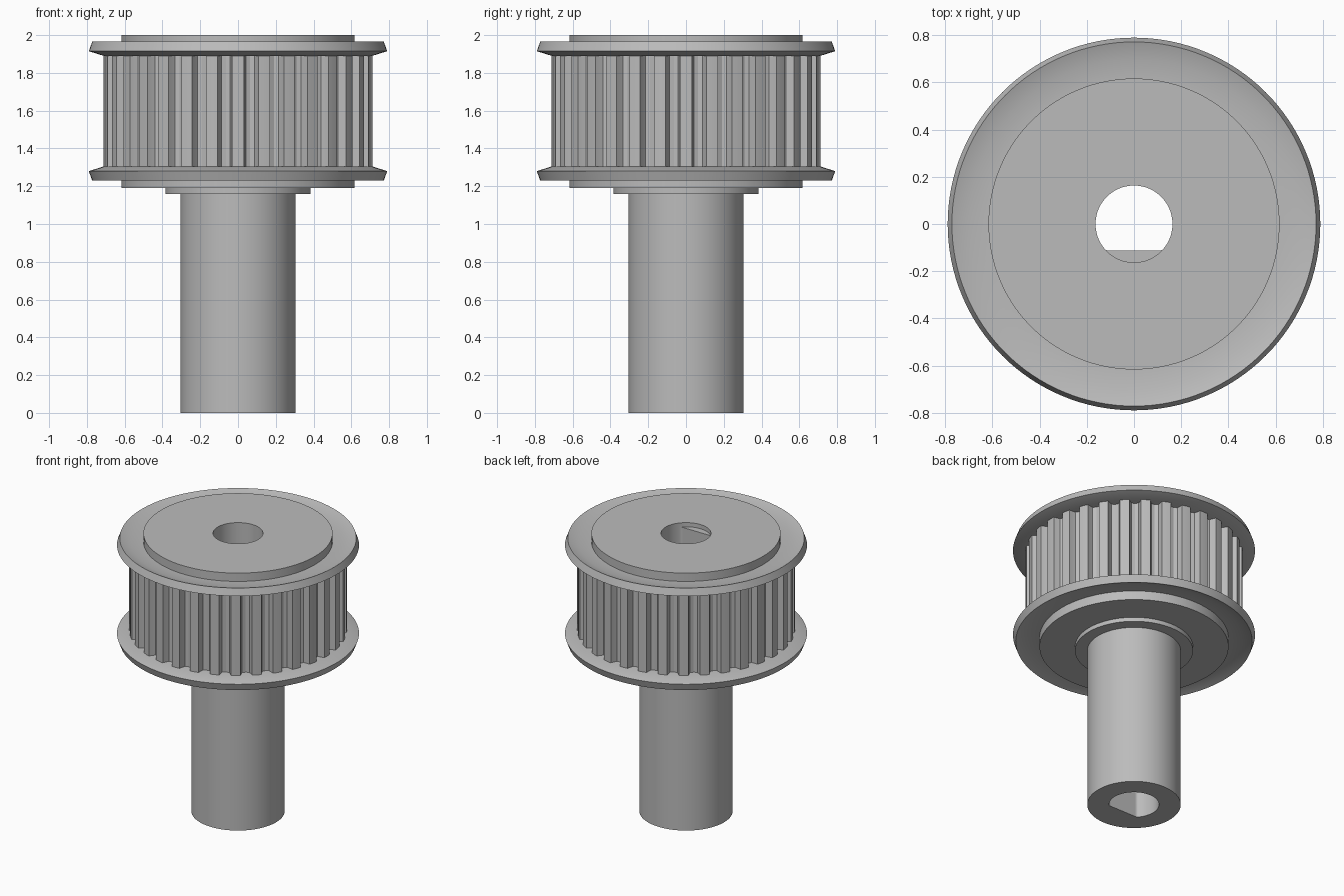
import bpy, bmesh
from math import sin, cos, radians

if "Cube" in bpy.data.objects:
    bpy.data.objects.remove(bpy.data.objects["Cube"])

steel = bpy.data.materials.new("grey_steel")
steel.use_nodes = True
steel.diffuse_color = (0.5, 0.5, 0.5, 1)
steel.node_tree.nodes["Principled BSDF"].inputs["Base Color"].default_value = (0.5, 0.5, 0.5, 1)

TEETH = 32
BORE, FLAT = 0.163, 0.113
MID = 1.5975  # height about which the two flanges mirror
EVEN = [360 * i / 128 for i in range(128)]


def d_bore(a):
    """Bore radius at an angle, flattened on the front side."""
    s = -sin(radians(a))
    return min(BORE, FLAT / s) if s > 0.01 else BORE


def ring_part(name, profile, angles=EVEN):
    """Closed profile of (radius, z) swept round z; a radius may be a function of angle index."""
    bm = bmesh.new()
    rings = []
    for r, z in profile:
        ring = []
        for i, a in enumerate(angles):
            rad = r(i) if callable(r) else r
            ring.append(bm.verts.new((rad * cos(radians(a)), rad * sin(radians(a)), z)))
        rings.append(ring)
    n = len(angles)
    for k, low in enumerate(rings):
        high = rings[(k + 1) % len(rings)]
        for i in range(n):
            j = (i + 1) % n
            bm.faces.new((low[i], low[j], high[j], high[i]))
    bmesh.ops.remove_doubles(bm, verts=bm.verts, dist=1e-5)
    bmesh.ops.recalc_face_normals(bm, faces=bm.faces)
    mesh = bpy.data.meshes.new(name)
    bm.to_mesh(mesh)
    bm.free()
    mesh.materials.append(steel)
    obj = bpy.data.objects.new(name, mesh)
    bpy.context.collection.objects.link(obj)
    bpy.ops.object.select_all(action="DESELECT")
    obj.select_set(True)
    bpy.context.view_layer.objects.active = obj
    bpy.ops.object.shade_smooth_by_angle(angle=radians(30))
    return obj


# Shaft, collar and hub in one turning, with the flatted bore and round mouth
inner = lambda i: d_bore(EVEN[i])
ring_part("hub_and_shaft", [
    (inner, 0), (0.305, 0), (0.305, 1.16), (0.385, 1.16), (0.385, 1.19),
    (0.617, 1.19), (0.617, 2), (BORE, 2), (BORE, 1.97), (inner, 1.97)])

# Toothed belt rim: one tooth and half a groove on each side, repeated
tooth = [(-3.6, 0.665), (-3.0, 0.685), (-2.5, 0.71), (0, 0.711),
         (2.5, 0.71), (3.0, 0.685), (3.6, 0.665), (5.625, 0.658)]
angles = [t * 360 / TEETH + a for t in range(TEETH) for a, r in tooth]
outer = lambda i: tooth[i % len(tooth)][1]
ring_part("toothed_rim", [(0.58, 1.3), (outer, 1.3), (outer, 1.895), (0.58, 1.895)], angles)

# Dished flanges, bent away from the teeth
flange = [(0.59, 1.94), (0.70, 1.94), (0.772, 1.965), (0.79, 1.915), (0.71, 1.89), (0.59, 1.89)]
ring_part("upper_flange", flange)
ring_part("lower_flange", [(r, 2 * MID - z) for r, z in flange])
